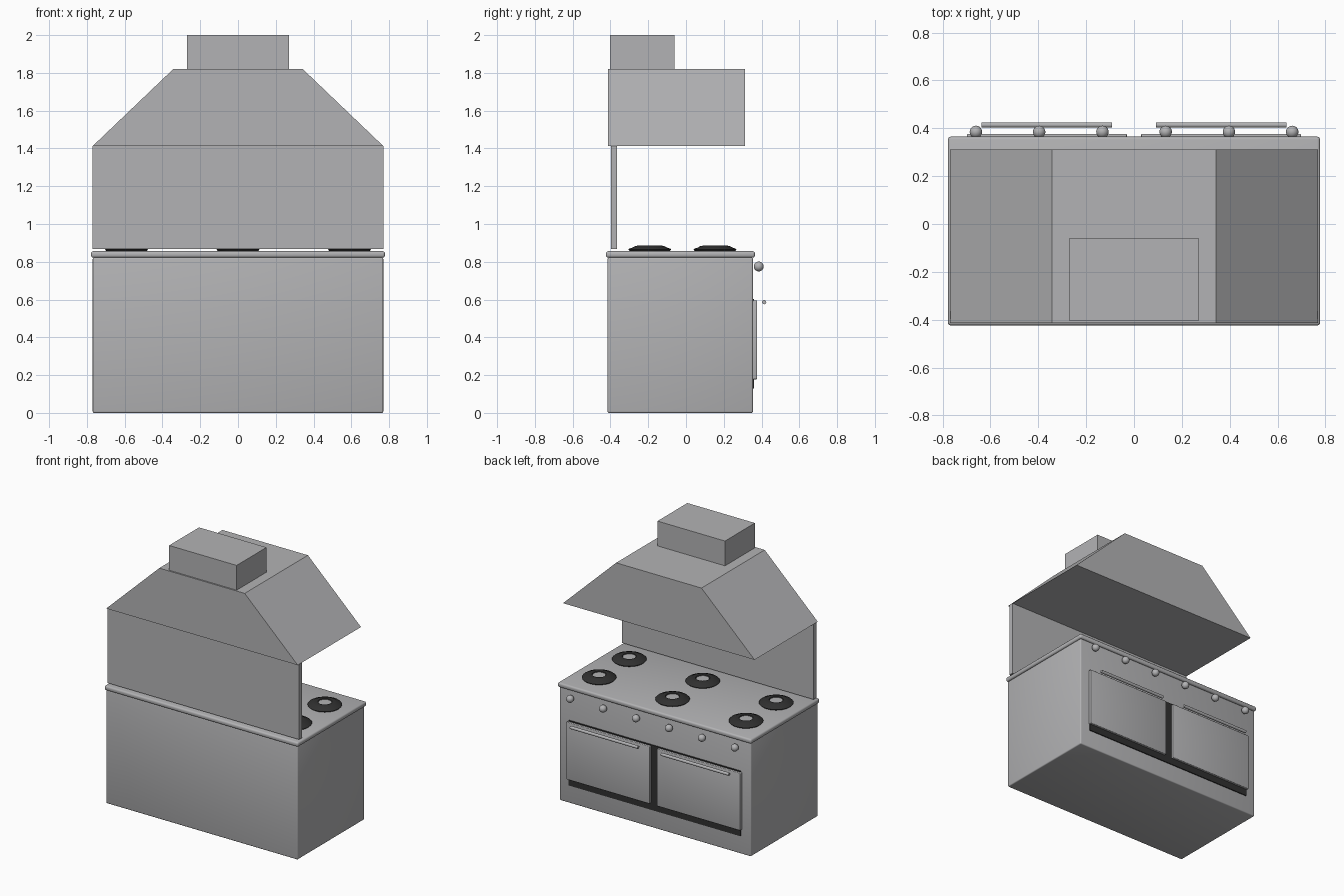
import bpy, bmesh, math

if "Cube" in bpy.data.objects:
    bpy.data.objects.remove(bpy.data.objects["Cube"])


def material(name, rgb):
    m = bpy.data.materials.new(name)
    m.diffuse_color = (*rgb, 1)
    m.use_nodes = True
    m.node_tree.nodes["Principled BSDF"].inputs["Base Color"].default_value = m.diffuse_color
    return m


STEEL = material("steel_grey", (0.45, 0.45, 0.46))
BLACK = material("burner_black", (0.03, 0.03, 0.03))


def finish(name, bm, mats, smooth=False):
    bmesh.ops.recalc_face_normals(bm, faces=bm.faces)
    me = bpy.data.meshes.new(name)
    bm.to_mesh(me)
    bm.free()
    for m in mats:
        me.materials.append(m)
    ob = bpy.data.objects.new(name, me)
    bpy.context.collection.objects.link(ob)
    if smooth:
        bpy.ops.object.select_all(action='DESELECT')
        ob.select_set(True)
        bpy.context.view_layer.objects.active = ob
        bpy.ops.object.shade_smooth_by_angle(angle=math.radians(40))
    return ob


def box(name, x, y, z, mat, bevel=0):
    """Box from (min, max) pairs, with optional rounded edges."""
    bm = bmesh.new()
    bmesh.ops.create_cube(bm, size=1)
    for v in bm.verts:
        v.co = [r[0] if c < 0 else r[1] for c, r in zip(v.co, (x, y, z))]
    if bevel:
        bmesh.ops.bevel(bm, geom=bm.edges[:], offset=bevel, segments=3,
                        profile=0.5, affect='EDGES')
    return finish(name, bm, [mat], bool(bevel))


# Cabinet, worktop and splashback
box("cabinet", (-0.769, 0.769), (-0.415, 0.354), (0, 0.823), STEEL, 0.008)
box("worktop", (-0.778, 0.778), (-0.424, 0.365), (0.822, 0.856), STEEL, 0.012)
box("splashback", (-0.769, 0.769), (-0.398, -0.364), (0.867, 1.414), STEEL)

# Hood: trapezoid extruded along y
bm = bmesh.new()
outline = [(-0.769, 1.413), (0.769, 1.413), (0.343, 1.82), (-0.343, 1.82)]
face = bm.faces.new([bm.verts.new((x, -0.413, z)) for x, z in outline])
ext = bmesh.ops.extrude_face_region(bm, geom=[face])
for g in ext["geom"]:
    if isinstance(g, bmesh.types.BMVert):
        g.co.y = 0.312
finish("hood", bm, [STEEL])
box("chimney", (-0.271, 0.271), (-0.403, -0.06), (1.82, 2.0), STEEL)

# Oven surround, doors and handles
box("oven_recess", (-0.69, 0.69), (0.35, 0.361), (0.13, 0.602), BLACK)
for side, s in (("left", -1), ("right", 1)):
    xs = sorted((s * 0.03, s * 0.698))
    box(side + "_oven_door", xs, (0.352, 0.377), (0.178, 0.595), STEEL, 0.005)
    bpy.ops.mesh.primitive_cylinder_add(
        vertices=16, radius=0.011, depth=0.544,
        location=(s * 0.365, 0.414, 0.586), rotation=(0, math.pi / 2, 0))
    rod = bpy.context.object
    rod.name = side + "_door_handle"
    rod.data.materials.append(STEEL)
    bpy.ops.object.shade_smooth_by_angle(angle=math.radians(40))

# Round control knobs
for i in range(6):
    bpy.ops.mesh.primitive_uv_sphere_add(
        segments=24, ring_count=12, radius=0.026,
        location=(-0.661 + i * 0.2645, 0.385, 0.775))
    knob = bpy.context.object
    knob.name = f"control_knob_{i + 1}"
    knob.data.materials.append(STEEL)
    bpy.ops.object.shade_smooth_by_angle(angle=math.radians(40))

# Burners: lathed black ring with a steel centre
PROFILE = [(0.1, 0.85), (0.114, 0.864), (0.108, 0.87), (0.092, 0.875),
           (0.08, 0.882), (0.062, 0.886), (0.047, 0.885), (0.043, 0.88)]


def burner(name, cx, cy, n=32):
    bm = bmesh.new()
    rings = [[bm.verts.new((cx + r * math.cos(2 * math.pi * k / n),
                            cy + r * math.sin(2 * math.pi * k / n), z))
              for k in range(n)] for r, z in PROFILE]
    for a, b in zip(rings, rings[1:]):
        for k in range(n):
            j = (k + 1) % n
            bm.faces.new((a[k], a[j], b[j], b[k]))
    bm.faces.new(rings[0][::-1])
    bm.faces.new(rings[-1]).material_index = 1
    finish(name, bm, [BLACK, STEEL], True)


for i, cx in enumerate((-0.59, 0, 0.59)):
    burner(f"rear_burner_{i + 1}", cx, -0.192)
    burner(f"front_burner_{i + 1}", cx, 0.154)
